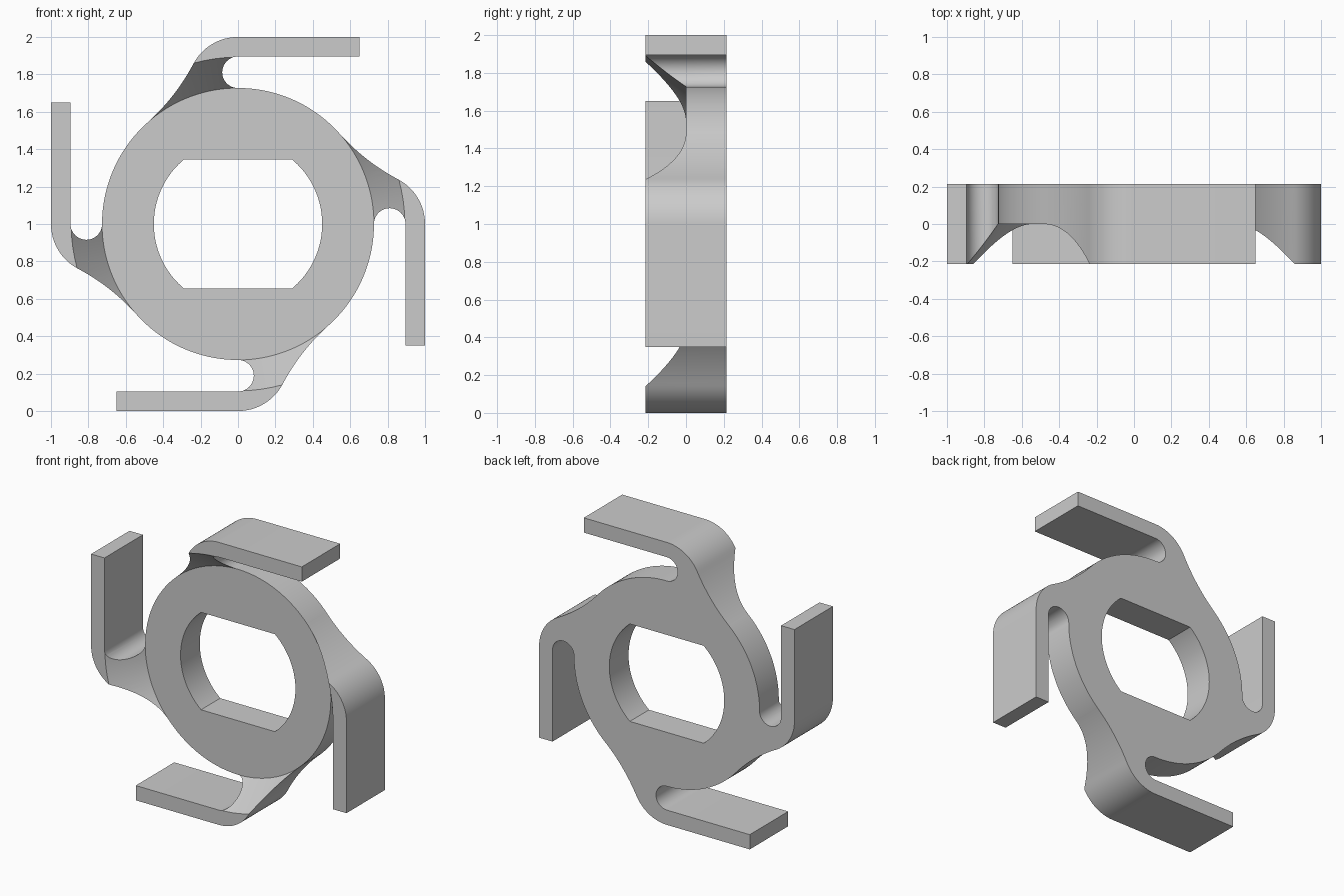
import bpy, bmesh
from math import sin, cos, pi, radians, atan2

if "Cube" in bpy.data.objects:
    bpy.data.objects.remove(bpy.data.objects["Cube"])

HALF = 0.215       # half depth of the hooks along y
RING_R = 0.727     # outer radius of the ring
SEG = 144


def finish(bm, name):
    bmesh.ops.recalc_face_normals(bm, faces=bm.faces)
    mesh = bpy.data.meshes.new(name)
    bm.to_mesh(mesh)
    bm.free()
    ob = bpy.data.objects.new(name, mesh)
    bpy.context.collection.objects.link(ob)
    ob.location.z = 1
    return ob


def revolve(name, section):
    """Closed ring about y; section(angle) gives four (radius, y) points."""
    bm = bmesh.new()
    rows = []
    for i in range(SEG):
        a = 2 * pi * i / SEG
        rows.append([bm.verts.new((r * cos(a), y, r * sin(a))) for r, y in section(a)])
    for i in range(SEG):
        p, q = rows[i], rows[(i + 1) % SEG]
        for j in range(4):
            k = (j + 1) % 4
            bm.faces.new((p[j], p[k], q[k], q[j]))
    return finish(bm, name)


def arc(cx, cz, r, a0, a1, n):
    return [(cx + r * cos(a0 + (a1 - a0) * i / n), cz + r * sin(a0 + (a1 - a0) * i / n))
            for i in range(n + 1)]


def extrude(name, pts):
    bm = bmesh.new()
    face = bm.faces.new([bm.verts.new((x, -HALF, z)) for x, z in pts])
    new = bmesh.ops.extrude_face_region(bm, geom=[face])["geom"]
    bmesh.ops.translate(bm, vec=(0, 2 * HALF, 0),
                        verts=[v for v in new if isinstance(v, bmesh.types.BMVert)])
    return finish(bm, name)


def boolean(ob, other, operation):
    bpy.context.view_layer.objects.active = ob
    mod = ob.modifiers.new("cut", 'BOOLEAN')
    mod.object, mod.operation, mod.solver = other, operation, 'EXACT'
    bpy.ops.object.modifier_apply(modifier=mod.name)


# Ring filling the rear half of the depth, its round hole has two flats
def ring_section(a):
    inner = min(0.45, 0.345 / max(abs(sin(a)), 1e-6))
    return [(inner, 0), (RING_R, 0), (RING_R, HALF), (inner, HALF)]


hub = revolve("hooked_ring", ring_section)

# Cone-shaped cutter that hollows the front of each neck
slope = 0.165 / HALF
cutter = revolve("neck_cutter", lambda a: [(0.4, -0.3), (RING_R + 0.3 * slope, -0.3),
                                           (RING_R, 0), (0.4, 0)])
cutter.hide_render = True

# Hook profile: outer bend, concave fillet onto the ring, slot end
bend_r, bend_z = 0.27, 0.73
ux, uz = -0.666, 0.746                     # direction of the fillet's touch point
off = RING_R - bend_r
d = (bend_z ** 2 - off ** 2) / (2 * (bend_z * uz - off))
fx, fz, fr = d * ux, d * uz, d - RING_R    # fillet centre and radius
a_bend = atan2(fz - bend_z, fx)
a_end = atan2(-uz, -ux)
profile = [(0.65, 1.0)]
profile += arc(0, bend_z, bend_r, pi / 2, a_bend, 16)
profile += arc(fx, fz, fr, a_bend - pi, a_end, 20)[1:]
profile += [(0.6 * ux, 0.6 * uz), (0, 0.6)]
profile += arc(0, 0.811, 0.0845, 1.5 * pi, 0.5 * pi, 20)
profile += [(0.65, 0.8955)]

# Four hooks, each hollowed and then merged into the ring
for c, s in [(1, 0), (0, 1), (-1, 0), (0, -1)]:
    hook = extrude("hook", [(x * c - z * s, x * s + z * c) for x, z in profile])
    bpy.context.view_layer.update()
    boolean(hook, cutter, 'DIFFERENCE')
    boolean(hub, hook, 'UNION')
    bpy.data.objects.remove(hook)
bpy.data.objects.remove(cutter)

# Smooth curves, sharp edges
bpy.ops.object.select_all(action='DESELECT')
hub.select_set(True)
bpy.context.view_layer.objects.active = hub
bpy.ops.object.shade_smooth_by_angle(angle=radians(30))
